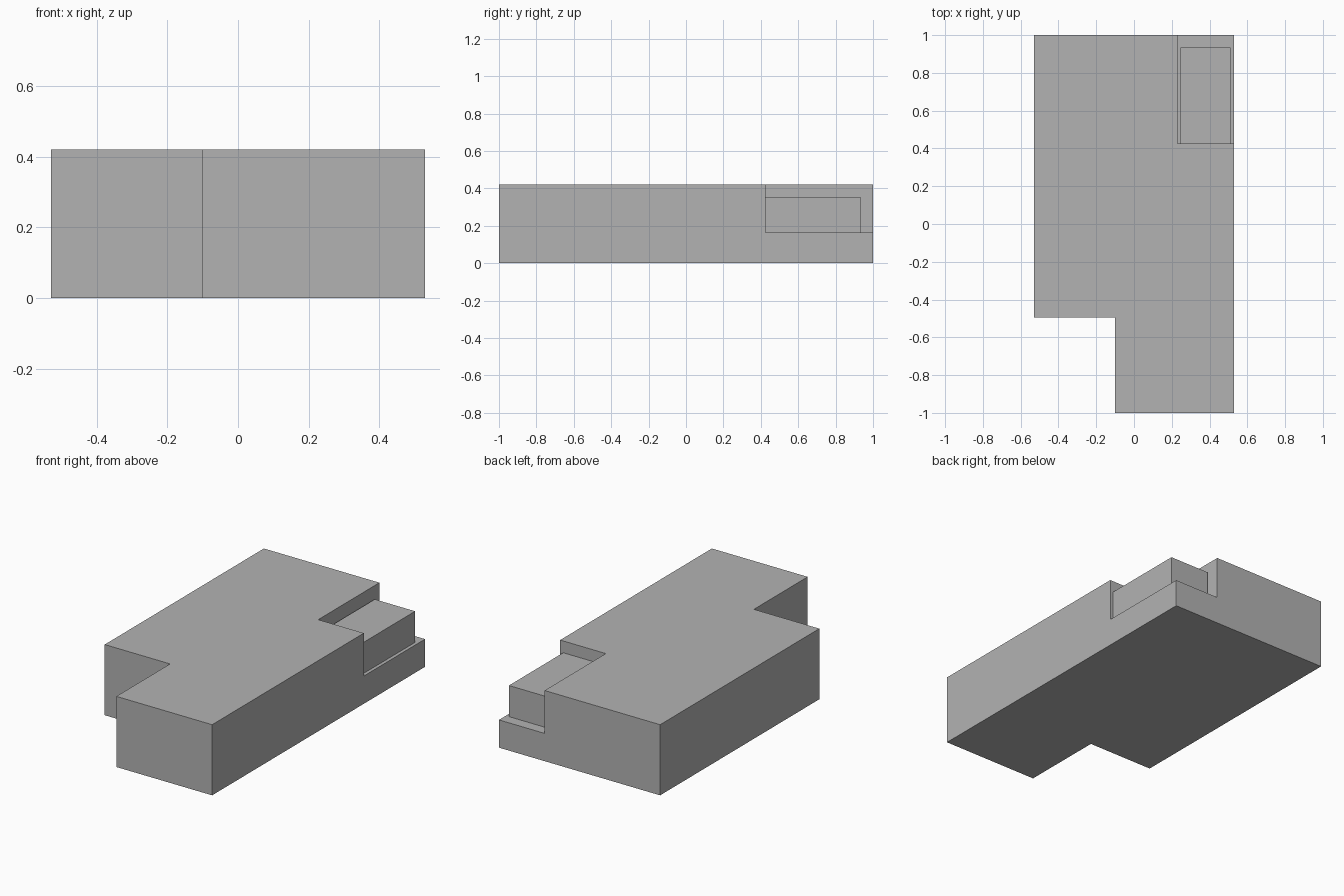
import bpy
import bmesh

default_cube = bpy.data.objects.get("Cube")
if default_cube:
    bpy.data.objects.remove(default_cube, do_unlink=True)

# Single flat material
grey = bpy.data.materials.new("plain grey")
grey.use_nodes = True
colour = (0.45, 0.45, 0.45, 1)
grey.diffuse_color = colour
grey.node_tree.nodes["Principled BSDF"].inputs["Base Color"].default_value = colour


def prism(name, outline, bottom, top):
    """Extrude a counter-clockwise floor outline from bottom to top."""
    bm = bmesh.new()
    base = bm.faces.new([bm.verts.new((x, y, bottom)) for x, y in outline])
    grown = bmesh.ops.extrude_face_region(bm, geom=[base], use_keep_orig=True)
    verts = [v for v in grown["geom"] if isinstance(v, bmesh.types.BMVert)]
    bmesh.ops.translate(bm, verts=verts, vec=(0, 0, top - bottom))
    bmesh.ops.recalc_face_normals(bm, faces=bm.faces)
    mesh = bpy.data.meshes.new(name)
    bm.to_mesh(mesh)
    bm.free()
    mesh.materials.append(grey)
    obj = bpy.data.objects.new(name, mesh)
    bpy.context.collection.objects.link(obj)
    return obj


def rectangle(x0, x1, y0, y1):
    return [(x0, y0), (x1, y0), (x1, y1), (x0, y1)]


HALF_WIDTH, HEIGHT = 0.53, 0.42
STEP_X, STEP_Y = -0.10, -0.495
NOTCH_X, NOTCH_Y, LEDGE = 0.23, 0.425, 0.165

# Main body: L-shaped plan
body = prism("main_body", [
    (STEP_X, -1), (HALF_WIDTH, -1), (HALF_WIDTH, 1),
    (-HALF_WIDTH, 1), (-HALF_WIDTH, STEP_Y), (STEP_X, STEP_Y),
], 0, HEIGHT)

# Rear left corner recess cut down to the ledge
cutter = prism("corner_cutter", rectangle(NOTCH_X, 0.7, NOTCH_Y, 1.2), LEDGE, 0.6)
cutter.hide_render = True
cutter.hide_viewport = True
cut = body.modifiers.new("corner recess", "BOOLEAN")
cut.operation = "DIFFERENCE"
cut.solver = "EXACT"
cut.object = cutter

# Bake the recess and discard the helper
bpy.context.view_layer.update()
graph = bpy.context.evaluated_depsgraph_get()
carved = bpy.data.meshes.new_from_object(body.evaluated_get(graph))
body.modifiers.clear()
body.data = carved
bpy.data.objects.remove(cutter, do_unlink=True)

# Small block standing on the ledge, against the recess wall
prism("corner_block", rectangle(0.245, 0.51, NOTCH_Y, 0.935), LEDGE, 0.35)
